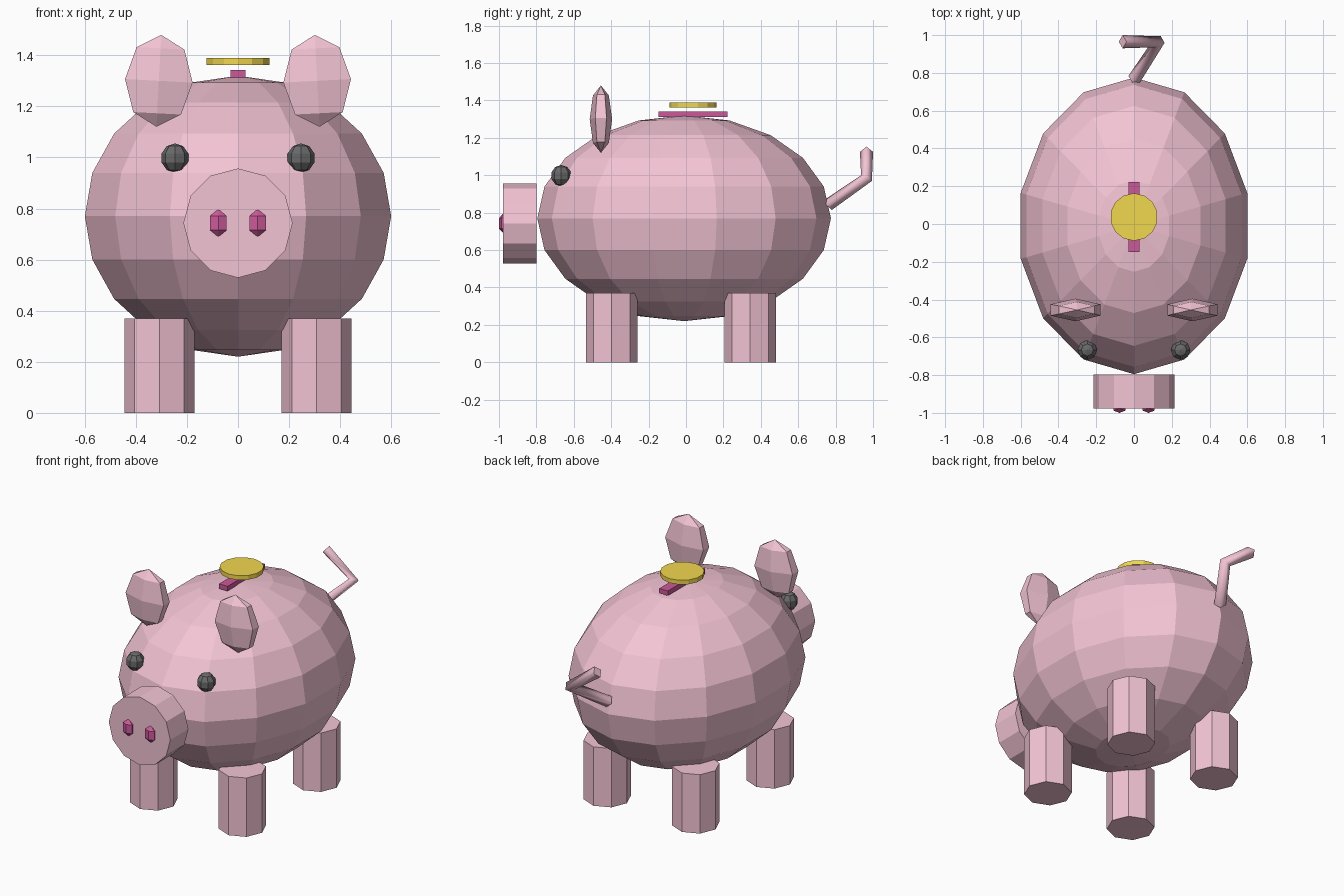
import bpy
from math import radians, pi

if "Cube" in bpy.data.objects:
    bpy.data.objects.remove(bpy.data.objects["Cube"])


def material(name, rgb):
    m = bpy.data.materials.new(name)
    m.diffuse_color = (*rgb, 1)
    m.use_nodes = True
    m.node_tree.nodes["Principled BSDF"].inputs["Base Color"].default_value = m.diffuse_color
    return m


PINK = material("pink", (0.90, 0.55, 0.66))
WINE = material("dark_pink", (0.60, 0.10, 0.32))
BLACK = material("black", (0.14, 0.14, 0.14))
GOLD = material("gold", (0.88, 0.68, 0.08))


def finish(name, mat):
    ob = bpy.context.object
    ob.name = name
    ob.data.materials.append(mat)
    return ob


def ball(name, loc, scale, segs, rings, mat, rot=(0, 0, 0)):
    bpy.ops.mesh.primitive_uv_sphere_add(segments=segs, ring_count=rings,
                                         radius=1, location=loc, rotation=rot)
    ob = finish(name, mat)
    ob.scale = scale
    return ob


def cylinder(name, loc, r, depth, sides, mat, rot=(0, 0, 0)):
    bpy.ops.mesh.primitive_cylinder_add(vertices=sides, radius=r, depth=depth,
                                        location=loc, rotation=rot)
    return finish(name, mat)


# body and snout
ball("body", (0, -0.01, 0.77), (0.615, 0.785, 0.55), 14, 10, PINK)
cylinder("snout", (0, -0.888, 0.743), 0.214, 0.18, 12, PINK, (pi / 2, 0, 0))

# paired parts
for side, s in (("left", -1), ("right", 1)):
    ball(side + "_nostril", (s * 0.077, -0.975, 0.743),
         (0.043, 0.029, 0.055), 6, 3, WINE)
    ball(side + "_eye", (s * 0.247, -0.667, 0.998),
         (0.055, 0.055, 0.057), 8, 5, BLACK)
    ball(side + "_ear", (s * 0.31, -0.455, 1.30),
         (0.153, 0.06, 0.18), 6, 4, PINK, (0, radians(-3 * s), 0))
    for end, y in (("front", -0.397), ("back", 0.343)):
        cylinder(f"{end}_{side}_leg", (s * 0.308, y, 0.185),
                 0.137, 0.37, 8, PINK)

# coin slot and coin
bpy.ops.mesh.primitive_cube_add(size=1, location=(0, 0.038, 1.327))
finish("coin_slot", WINE).scale = (0.06, 0.37, 0.03)
cylinder("coin", (0, 0.037, 1.375), 0.126, 0.027, 14, GOLD)

# bent tail: four-sided tube
curve = bpy.data.curves.new("tail", "CURVE")
curve.dimensions = "3D"
curve.bevel_depth = 0.035
curve.bevel_resolution = 0
curve.use_fill_caps = True
path = [(0, 0.765, 0.845), (0.13, 0.965, 0.985), (-0.06, 0.965, 1.125)]
spline = curve.splines.new("POLY")
spline.points.add(len(path) - 1)
for p, co in zip(spline.points, path):
    p.co = (*co, 1)
tail = bpy.data.objects.new("tail", curve)
bpy.context.collection.objects.link(tail)
bpy.ops.object.select_all(action="DESELECT")
tail.select_set(True)
bpy.context.view_layer.objects.active = tail
bpy.ops.object.convert(target="MESH")
finish("tail", PINK)
